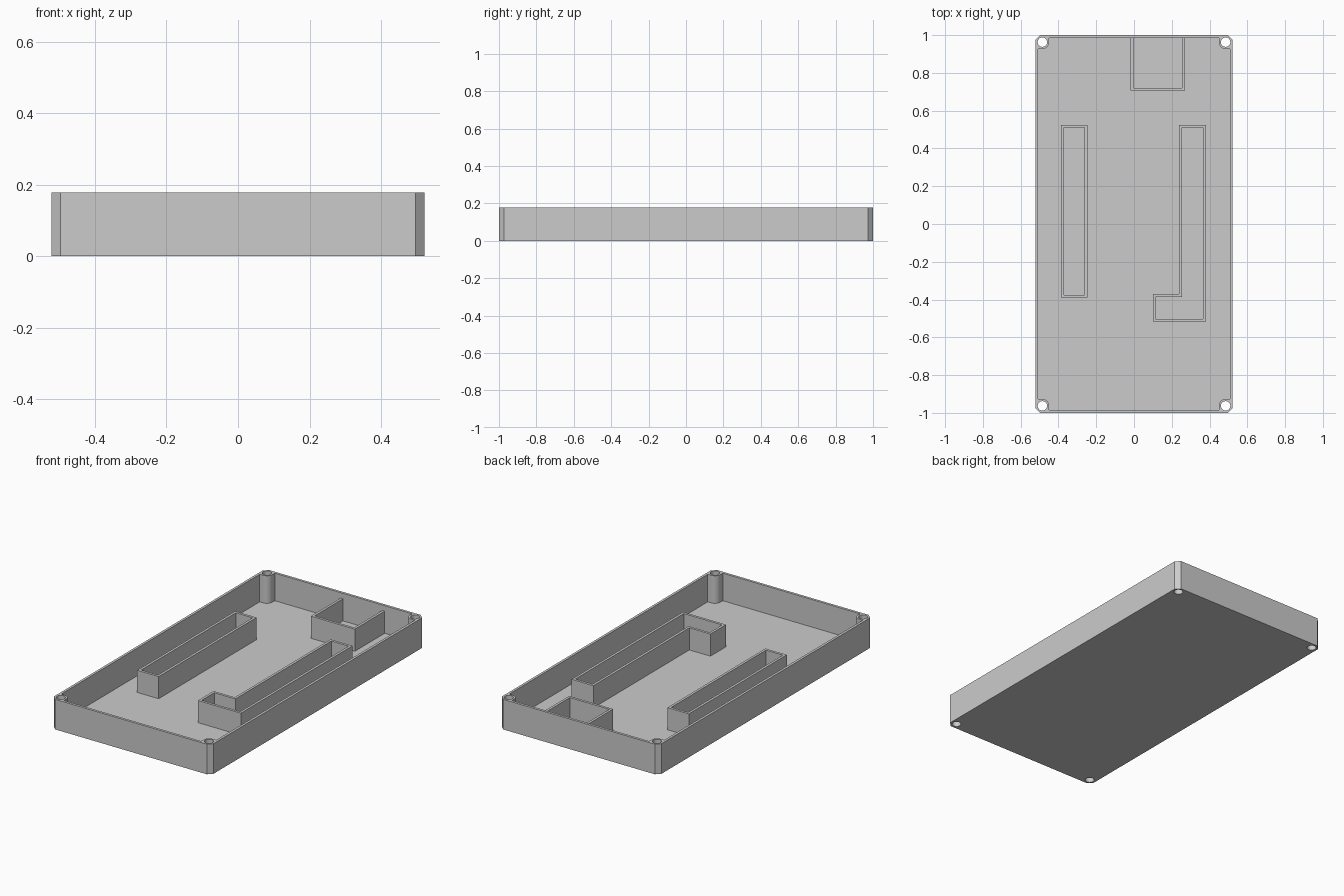
import bpy, bmesh
from math import cos, sin, pi
from mathutils import Vector

cube = bpy.data.objects.get("Cube")
if cube:
    bpy.data.objects.remove(cube, do_unlink=True)

# Overall dimensions
HX, HY, HEIGHT = 0.522, 1.0, 0.178
CHAMFER, WALL, FLOOR = 0.026, 0.015, 0.015
RIB_TOP = 0.146
POST_X, POST_Y, POST_R, HOLE_R = 0.485, 0.963, 0.036, 0.025

grey = bpy.data.materials.new("plain grey")
grey.use_nodes = True
colour = (0.6, 0.6, 0.6, 1)
grey.diffuse_color = colour
grey.node_tree.nodes["Principled BSDF"].inputs["Base Color"].default_value = colour


def make_object(name, bm):
    bmesh.ops.recalc_face_normals(bm, faces=bm.faces)
    mesh = bpy.data.meshes.new(name)
    bm.to_mesh(mesh)
    bm.free()
    mesh.materials.append(grey)
    obj = bpy.data.objects.new(name, mesh)
    bpy.context.collection.objects.link(obj)
    return obj


def prism(name, outline, z0, z1):
    """Extrude a closed outline between two heights."""
    bm = bmesh.new()
    face = bm.faces.new([bm.verts.new((x, y, z0)) for x, y in outline])
    top = bmesh.ops.extrude_face_region(bm, geom=[face])["geom"]
    bmesh.ops.translate(bm, vec=(0, 0, z1 - z0),
                        verts=[g for g in top if isinstance(g, bmesh.types.BMVert)])
    return make_object(name, bm)


def thin_wall(name, path, closed=True):
    """Raise a wall of even thickness on the left side of a path."""
    pts = [Vector(p) for p in path]
    n = len(pts)
    inner = []
    for i, p in enumerate(pts):
        before = (p - pts[i - 1]).normalized()
        after = (pts[(i + 1) % n] - p).normalized()
        if not closed and i == 0:
            before = after
        if not closed and i == n - 1:
            after = before
        n1, n2 = (Vector((-d.y, d.x)) for d in (before, after))
        inner.append(p + (n1 + n2) * WALL / (1 + n1.dot(n2)))
    bm = bmesh.new()
    low = FLOOR - 0.002
    rows = [[bm.verts.new((q.x, q.y, z)) for q in line]
            for line, z in ((pts, low), (pts, RIB_TOP), (inner, RIB_TOP), (inner, low))]
    for i in range(n if closed else n - 1):
        j = (i + 1) % n
        for r in range(4):
            a, b = rows[r], rows[(r + 1) % 4]
            bm.faces.new((a[i], a[j], b[j], b[i]))
    if not closed:
        for end in (0, n - 1):
            bm.faces.new([row[end] for row in rows])
    return make_object(name, bm)


def cut(target, cutter):
    mod = target.modifiers.new("cut", "BOOLEAN")
    mod.operation, mod.solver, mod.object = "DIFFERENCE", "EXACT", cutter
    bpy.context.view_layer.objects.active = target
    bpy.ops.object.modifier_apply(modifier=mod.name)
    bpy.data.objects.remove(cutter, do_unlink=True)


CORNERS = ((1, 1), (-1, 1), (-1, -1), (1, -1))

# Tray block with chamfered vertical corners
outline = []
for sx, sy in CORNERS:
    pair = [(sx * HX, sy * (HY - CHAMFER)), (sx * (HX - CHAMFER), sy * HY)]
    outline += pair if sx * sy > 0 else pair[::-1]
tray = prism("tray_body", outline, 0, HEIGHT)

# Cavity that leaves a rounded screw post in each corner
cavity = []
ix, iy = HX - WALL, HY - WALL
for sx, sy in CORNERS:
    part = [(ix, POST_Y - POST_R)]
    for k in range(13):
        a = -pi / 2 - k * pi / 24
        part.append((POST_X + POST_R * cos(a), POST_Y + POST_R * sin(a)))
    part.append((POST_X - POST_R, iy))
    part = [(sx * x, sy * y) for x, y in part]
    cavity += part if sx * sy > 0 else part[::-1]
cut(tray, prism("cavity_cutter", cavity, FLOOR, HEIGHT + 0.1))

# Screw holes through the posts
for sx, sy in CORNERS:
    circle = [(sx * POST_X + HOLE_R * cos(k * pi / 16),
               sy * POST_Y + HOLE_R * sin(k * pi / 16)) for k in range(32)]
    cut(tray, prism("hole_cutter", circle, -0.1, HEIGHT + 0.1))

# Smooth the round posts and holes, keep the corners sharp
bpy.ops.object.select_all(action="DESELECT")
tray.select_set(True)
bpy.context.view_layer.objects.active = tray
bpy.ops.object.shade_smooth_by_angle(angle=pi / 7)

# Inner compartments
thin_wall("right_slot_wall",
          [(-0.386, -0.39), (-0.246, -0.39), (-0.246, 0.525), (-0.386, 0.525)])
thin_wall("left_hooked_slot_wall",
          [(0.1, -0.517), (0.381, -0.517), (0.381, 0.525),
           (0.238, 0.525), (0.238, -0.371), (0.1, -0.371)])
thin_wall("back_bay_wall",
          [(-0.018, iy + 0.002), (-0.018, 0.706), (0.27, 0.706), (0.27, iy + 0.002)],
          closed=False)
